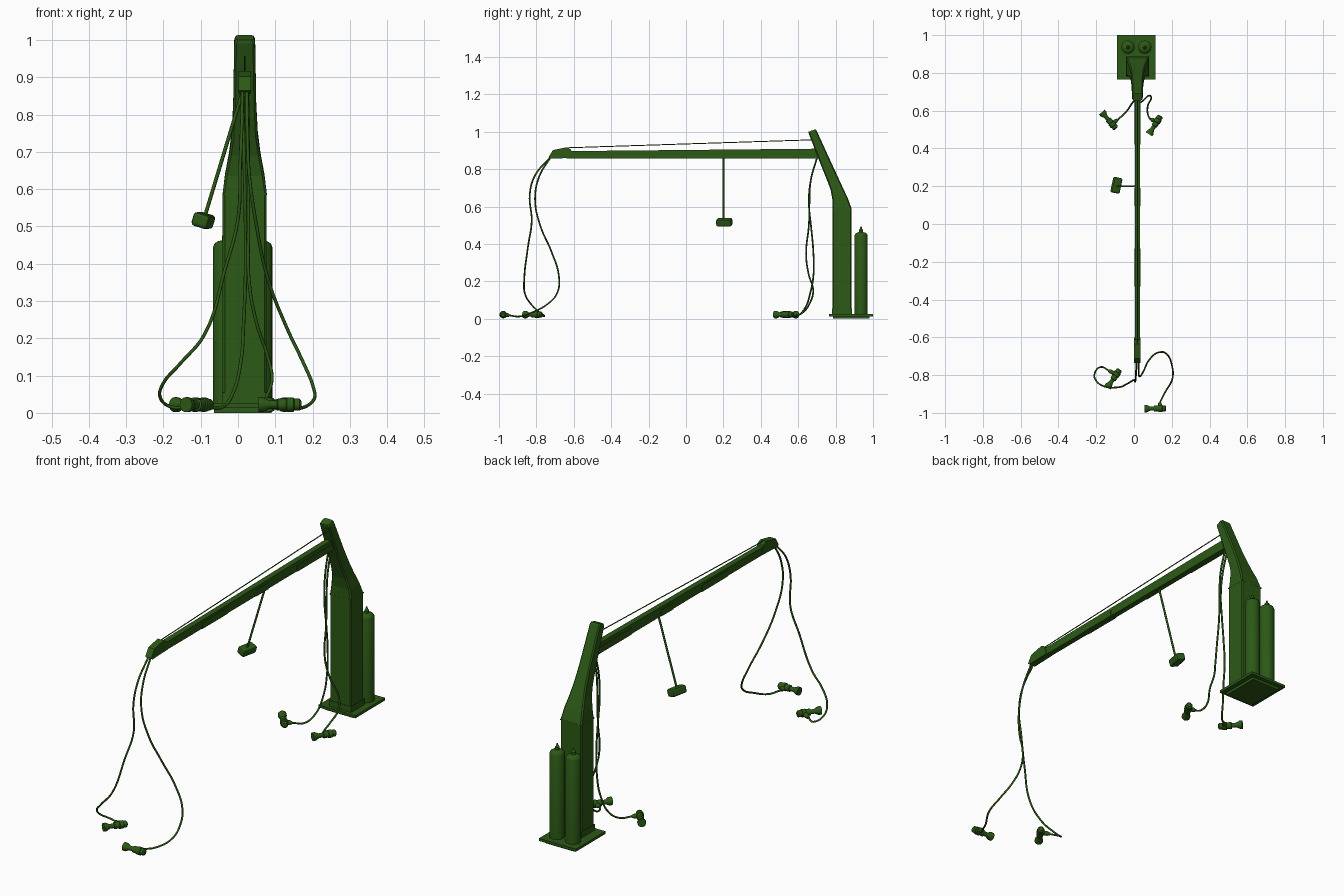
import bpy, bmesh, math
from mathutils import Vector, Matrix

if "Cube" in bpy.data.objects:
    bpy.data.objects.remove(bpy.data.objects["Cube"])

CX = 0.018  # centre line of column and beam

green = bpy.data.materials.new("dark_green")
green.diffuse_color = (0.025, 0.1, 0.008, 1)
green.use_nodes = True
green.node_tree.nodes["Principled BSDF"].inputs["Base Color"].default_value = green.diffuse_color


def finish(ob, smooth=False):
    ob.data.materials.append(green)
    if smooth:
        bpy.ops.object.select_all(action='DESELECT')
        ob.select_set(True)
        bpy.context.view_layer.objects.active = ob
        bpy.ops.object.shade_smooth_by_angle(angle=math.radians(35))
    return ob


def loft(name, rings, smooth=False, matrix=Matrix()):
    """Skin a list of equal-sized rings and cap both ends."""
    bm = bmesh.new()
    vs = [[bm.verts.new(matrix @ Vector(p)) for p in r] for r in rings]
    n = len(vs[0])
    for a, b in zip(vs, vs[1:]):
        for i in range(n):
            bm.faces.new((a[i], a[(i + 1) % n], b[(i + 1) % n], b[i]))
    bm.faces.new(vs[0])
    bm.faces.new(vs[-1])
    bmesh.ops.recalc_face_normals(bm, faces=bm.faces)
    me = bpy.data.meshes.new(name)
    bm.to_mesh(me)
    bm.free()
    ob = bpy.data.objects.new(name, me)
    bpy.context.collection.objects.link(ob)
    return finish(ob, smooth)


def lathe(name, profile, start, axis=(0, 0, 1), sides=20):
    """Turned part: profile of (distance along axis, radius)."""
    m = Matrix.Translation(start) @ Vector(axis).to_track_quat('Z', 'Y').to_matrix().to_4x4()
    rings = [[(r * math.cos(2 * math.pi * i / sides), r * math.sin(2 * math.pi * i / sides), h)
              for i in range(sides)] for h, r in profile]
    return loft(name, rings, True, m)


def box(name, lo, hi, bevel=0.0):
    (x0, y0, z0), (x1, y1, z1) = lo, hi
    ob = loft(name, [[(x0, y0, z), (x1, y0, z), (x1, y1, z), (x0, y1, z)] for z in (z0, z1)])
    if bevel:
        mod = ob.modifiers.new("bevel", 'BEVEL')
        mod.width, mod.segments = bevel, 2
    return ob


def tube(name, pts, r, curved=True):
    cu = bpy.data.curves.new(name, 'CURVE')
    cu.dimensions = '3D'
    cu.bevel_depth, cu.bevel_resolution, cu.resolution_u = r, 2, 6
    cu.use_fill_caps = True
    sp = cu.splines.new('BEZIER')
    sp.bezier_points.add(len(pts) - 1)
    for bp, p in zip(sp.bezier_points, pts):
        bp.co = p
        bp.handle_left_type = bp.handle_right_type = 'AUTO' if curved else 'VECTOR'
    ob = bpy.data.objects.new(name, cu)
    bpy.context.collection.objects.link(ob)
    return finish(ob)


# Base: foot slab and wider plate
box("base_foot", (-0.065, 0.785, 0), (0.09, 0.98, 0.014))
box("base_plate", (-0.09, 0.765, 0.013), (0.114, 1.0, 0.026))


# Column: chamfered section that narrows and leans forward
def section(front, back, w, c=0.006):
    f, b = Vector((0, *front)), Vector((0, *back))
    d = (b - f).normalized() * c
    flat = [(f, -w + c), (f, w - c), (f + d, w), (b - d, w),
            (b, w - c), (b, -w + c), (b - d, -w), (f + d, -w)]
    return [(CX + x, p.y, p.z) for p, x in flat]


loft("column", [
    section((0.783, 0.02), (0.885, 0.02), 0.059),
    section((0.783, 0.59), (0.885, 0.59), 0.059),
    section((0.783, 0.635), (0.867, 0.64), 0.053),
    section((0.773, 0.69), (0.839, 0.70), 0.042),
    section((0.754, 0.74), (0.813, 0.757), 0.035),
    section((0.722, 0.82), (0.779, 0.83), 0.031),
    section((0.656, 0.99), (0.699, 1.005), 0.028),
    section((0.655, 1.0), (0.692, 1.013), 0.024)])
box("column_skirt", (CX - 0.061, 0.781, 0.025), (CX + 0.061, 0.887, 0.055))
box("column_collar", (CX - 0.0595, 0.7825, 0.584), (CX + 0.0595, 0.8855, 0.589))

# Gas bottles behind the column
for i, x in enumerate((-0.032, 0.057)):
    lathe(f"bottle_{i}", [(0, 0.035), (0.425, 0.035), (0.434, 0.031), (0.44, 0.022),
                          (0.443, 0.011), (0.455, 0.011), (0.46, 0.006), (0.472, 0.003)],
          (x, 0.936, 0.02), sides=24)

# Beam with tapered tip cap and side covers
beam = [(0.705, 0.858), (-0.64, 0.858), (-0.64, 0.896), (0.69, 0.909)]
loft("beam", [[(CX + x, y, z) for y, z in beam] for x in (-0.014, 0.014)])
tip = [(-0.60, 0.86), (-0.725, 0.856), (-0.735, 0.864), (-0.711, 0.902), (-0.636, 0.917), (-0.615, 0.905)]
loft("beam_tip", [[(CX + x, y, z) for y, z in tip] for x in (-0.017, 0.017)])
for i, (y0, y1) in enumerate(((-0.33, -0.13), (0.095, 0.19), (0.42, 0.71))):
    box(f"beam_cover_{i}", (CX - 0.0165, y0, 0.857), (CX + 0.0165, y1, 0.889))
tube("stay_cable", [(CX, -0.634, 0.914), (CX, 0.69, 0.957)], 0.0025, False)

# Hanging control pendant
tube("pendant_cord", [(0.012, 0.2, 0.86), (-0.088, 0.2, 0.53)], 0.005, False)
pendant = box("pendant_box", (-0.023, -0.042, -0.019), (0.023, 0.042, 0.019), 0.009)
pendant.location = (-0.093, 0.205, 0.516)
pendant.rotation_euler = (0, math.radians(17), math.radians(-12))

# Hoses
hoses = {
    "front_left_hose": [(.012, -.725, .862), (.01, -.805, .77), (.006, -.835, .67), (0, -.825, .52),
                        (-.035, -.845, .385), (-.09, -.865, .21), (-.157, -.86, .13), (-.2, -.83, .08),
                        (-.208, -.79, .04), (-.175, -.757, .015), (-.135, -.775, .018)],
    "front_right_hose": [(.024, -.725, .862), (.025, -.785, .76), (.03, -.807, .64), (.05, -.78, .5),
                         (.08, -.72, .36), (.13, -.68, .23), (.175, -.69, .135), (.2, -.745, .075),
                         (.203, -.82, .035), (.165, -.89, .012), (.137, -.945, .018)],
    "rear_left_hose": [(.012, .7, .86), (.015, .667, .74), (.018, .657, .62), (.02, .668, .5),
                       (.02, .68, .37), (.015, .682, .24), (.008, .665, .14), (-.015, .632, .05),
                       (-.045, .59, .014), (-.087, .552, .018)],
    "rear_right_hose": [(.025, .7, .86), (.028, .667, .74), (.028, .66, .62), (.028, .657, .5),
                        (.03, .642, .35), (.05, .655, .24), (.08, .68, .15), (.091, .665, .09),
                        (.072, .62, .03), (.075, .575, .015), (.088, .553, .02)],
}
for name, pts in hoses.items():
    tube(name, pts, 0.0045)

# Hand tools on the floor: flared mouth, neck, grip, hose socket
tool = [(0, .012), (0, .02), (.012, .02), (.03, .011), (.05, .011), (.052, .016), (.074, .016),
        (.076, .019), (.094, .019), (.096, .016), (.11, .016), (.115, .01)]
tools = {
    "front_left": ((-.14, -.865), (-.075, -.77)),
    "front_right": ((.055, -.977), (.167, -.977)),
    "rear_left": ((-.17, .592), (-.097, .508)),
    "rear_right": ((.08, .475), (.137, .567)),
}
for name, (mouth, end) in tools.items():
    a, b = Vector((*mouth, .022)), Vector((*end, .022))
    axis = (b - a).normalized()
    lathe(name + "_tool", tool, a, axis)
    hose_end = Vector(hoses[name + "_hose"][-1])
    root = a + axis * 0.082
    socket = hose_end - root
    lathe(name + "_socket", [(0, .011), (socket.length * .7, .011), (socket.length, .007)],
          root, socket, 12)
